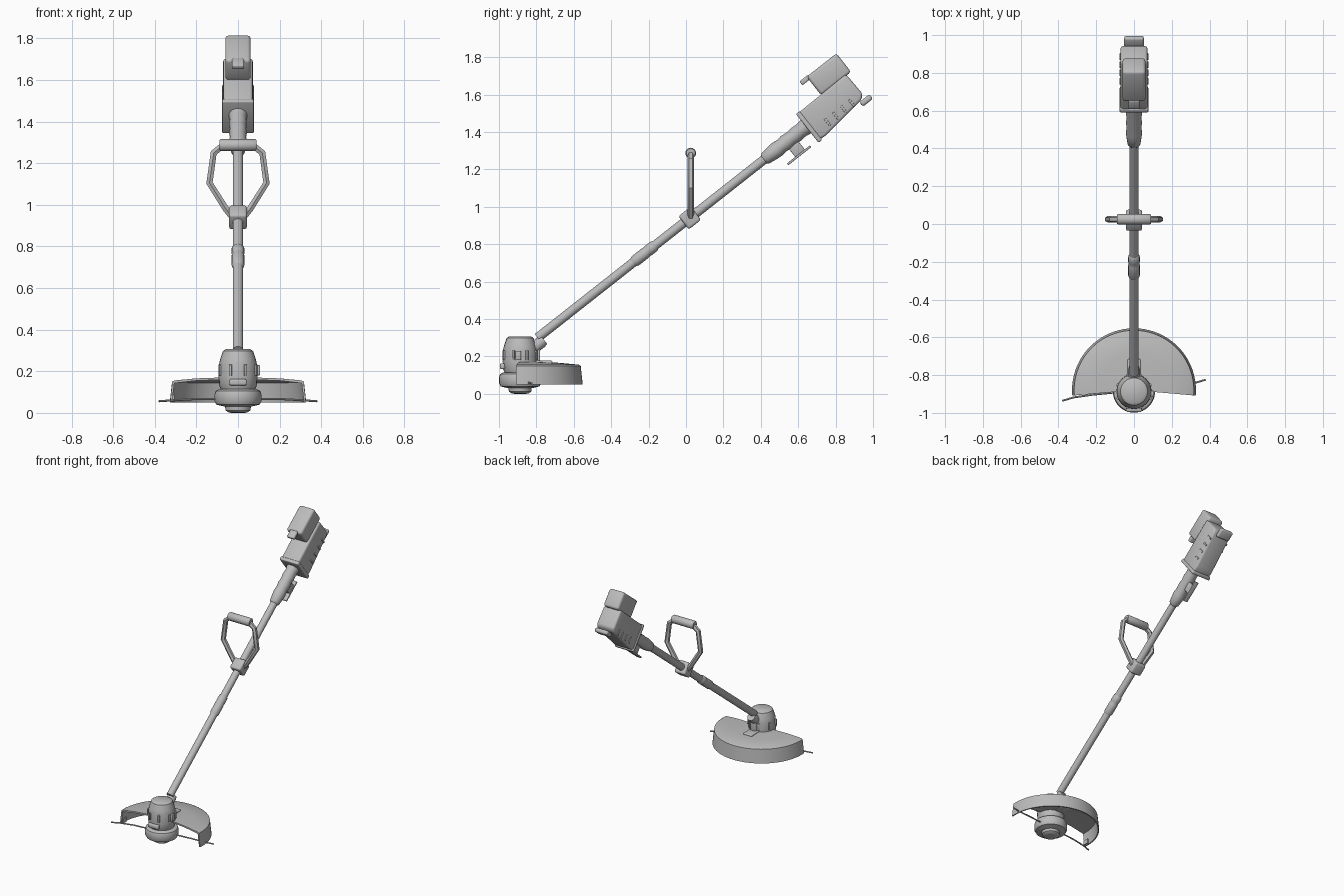
import bpy, bmesh, math
from math import radians, sin, cos, pi
from mathutils import Matrix, Vector

if "Cube" in bpy.data.objects:
    bpy.data.objects.remove(bpy.data.objects["Cube"])

grey = bpy.data.materials.new("neutral grey")
grey.diffuse_color = (0.5, 0.5, 0.5, 1)
grey.use_nodes = True
grey.node_tree.nodes["Principled BSDF"].inputs["Base Color"].default_value = grey.diffuse_color

# Shaft frame: x across, y along the shaft, z perpendicular to it
SHAFT = Matrix.Translation((0, 0.02, 0.94)) @ Matrix.Rotation(radians(38.2), 4, 'X')
ALONG = SHAFT @ Matrix.Rotation(-pi / 2, 4, 'X')      # local z runs up the shaft
HEAD = Matrix.Translation((0, -0.887, 0))


def shade(ob, angle=35):
    bpy.ops.object.select_all(action='DESELECT')
    ob.select_set(True)
    bpy.context.view_layer.objects.active = ob
    bpy.ops.object.shade_smooth_by_angle(angle=radians(angle))


def finish(name, bm, matrix):
    bmesh.ops.remove_doubles(bm, verts=bm.verts, dist=0.0002)
    bmesh.ops.recalc_face_normals(bm, faces=bm.faces)
    bm.transform(matrix)
    me = bpy.data.meshes.new(name)
    bm.to_mesh(me)
    bm.free()
    me.materials.append(grey)
    ob = bpy.data.objects.new(name, me)
    bpy.context.collection.objects.link(ob)
    shade(ob)
    return ob


def lathe(name, profile, matrix, segs=24, a0=0.0, a1=360.0, closed=False):
    """Sweep (radius, height) points round local z; closed profiles get end caps."""
    bm = bmesh.new()
    rings = []
    for i in range(segs + 1):
        a = radians(a0 + (a1 - a0) * i / segs)
        rings.append([bm.verts.new((r * cos(a), r * sin(a), z)) for r, z in profile])
    n = len(profile)
    for p, q in zip(rings, rings[1:]):
        for j in range(n if closed else n - 1):
            k = (j + 1) % n
            bm.faces.new((p[j], q[j], q[k], p[k]))
    if closed and a1 - a0 < 360:
        bm.faces.new(rings[0])
        bm.faces.new(rings[-1])
    return finish(name, bm, matrix)


def prism(name, outline, half, matrix, bevel=0.0, shift=0.0):
    """Extrude a (y, z) outline across x, with rounded edges."""
    bm = bmesh.new()
    a = [bm.verts.new((shift - half, y, z)) for y, z in outline]
    b = [bm.verts.new((shift + half, y, z)) for y, z in outline]
    bm.faces.new(a)
    bm.faces.new(b)
    for i in range(len(a)):
        j = (i + 1) % len(a)
        bm.faces.new((a[i], a[j], b[j], b[i]))
    if bevel:
        bmesh.ops.bevel(bm, geom=bm.edges[:], offset=bevel, segments=3,
                        profile=0.5, affect='EDGES', clamp_overlap=True)
    return finish(name, bm, matrix)


def box(name, y0, y1, z0, z1, half, matrix, bevel=0.0, shift=0.0):
    return prism(name, [(y0, z0), (y1, z0), (y1, z1), (y0, z1)], half, matrix, bevel, shift)


def tube(name, points, radius, res=2):
    cu = bpy.data.curves.new(name, 'CURVE')
    cu.dimensions = '3D'
    cu.bevel_depth = radius
    cu.bevel_resolution = res
    cu.use_fill_caps = True
    sp = cu.splines.new('POLY')
    sp.points.add(len(points) - 1)
    for p, co in zip(sp.points, points):
        p.co = (*co, 1)
    cu.materials.append(grey)
    ob = bpy.data.objects.new(name, cu)
    bpy.context.collection.objects.link(ob)
    bpy.ops.object.select_all(action='DESELECT')
    ob.select_set(True)
    bpy.context.view_layer.objects.active = ob
    bpy.ops.object.convert(target='MESH')
    shade(bpy.context.view_layer.objects.active)


# Shaft, joint sleeve and lower socket
lathe("shaft", [(0, -1.035), (.025, -1.035), (.025, .56), (0, .56)], ALONG, 16)
lathe("joint_sleeve", [(.025, -.385), (.031, -.37), (.031, -.30), (.028, -.29),
                       (.031, -.28), (.031, -.245), (.025, -.235)], ALONG, 16)
SOCKET = ALONG @ Matrix.Translation((0, .03, 0))
lathe("shaft_socket", [(0, -1.11), (.032, -1.11), (.032, -1.035), (.028, -1.015), (0, -1.015)],
      SOCKET, 16)

# Motor housing with cooling ribs
lathe("motor_housing", [(0, .307), (.058, .307), (.072, .298), (.085, .26), (.091, .235),
                        (.093, .17), (.09, .13), (.075, .10), (0, .10)], HEAD)
for i in range(8):
    turn = HEAD @ Matrix.Rotation(radians(22.5 + 45 * i), 4, 'Z')
    box("cooling_rib", -.007, .007, .18, .232, .007, turn, .002, .092)
box("side_button", -.025, .005, .18, .23, .012, HEAD, .004, .094)
box("front_pad", -.108, -.08, .132, .162, .042, HEAD, .008)

# Line spool with bump cap
lathe("line_spool", [(0, .115), (.09, .115), (.107, .105), (.112, .09), (.112, .055),
                     (.104, .04), (.085, .035), (.062, .03), (.06, .012), (.045, .002),
                     (.03, 0), (0, 0)], HEAD, 28)
for s in (-1, 1):
    tube("cutting_line", [(s * .1, -.88 + s * .012, .066), (s * .22, -.88 + s * .024, .066),
                          (s * .32, -.88 + s * .038, .06), (s * .38, -.88 + s * .056, .056)], .005)

# Half-round debris guard and its bracket
lathe("debris_guard", [(.085, .170), (.2, .166), (.306, .156), (.317, .150), (.328, .05),
                       (.319, .05), (.307, .143), (.2, .155), (.085, .159)],
      Matrix.Translation((0, -.88, 0)), 40, -5, 185, True)
box("guard_bracket", -.82, -.715, .155, .178, .035, Matrix.Identity(4), .006)
box("bracket_neck", -.82, -.78, .16, .26, .022, Matrix.Identity(4), .006)
box("line_cutter", -.90, -.86, .052, .085, .004, Matrix.Identity(4), .0, -.31)

# Front loop handle and clamp
box("handle_clamp", -.042, .042, -.045, .045, .043, SHAFT, .012)
for s in (-1, 1):
    tube("handle_arm", [(s * x, .025, z) for x, z in
                        ((.03, .945), (.058, .98), (.137, 1.105), (.117, 1.25), (.07, 1.287))],
         .018, 1)
lathe("handle_grip", [(0, -.09), (.024, -.09), (.029, -.083), (.029, .083), (.024, .09), (0, .09)],
      Matrix.Translation((0, .025, 1.287)) @ Matrix.Rotation(pi / 2, 4, 'Y'), 14)

# Contoured rear grip with trigger
lathe("rear_grip", [(.025, .505), (.034, .515), (.04, .56), (.043, .59), (.039, .625),
                    (.043, .655), (.039, .69), (.043, .72), (.04, .755), (.046, .80), (0, .80)],
      ALONG, 20)
box("trigger", .645, .71, -.096, -.025, .014, SHAFT, .005)
box("trigger_lever", .588, .745, -.104, -.092, .018, SHAFT, .004)

# Rear power housing
prism("power_housing", [(.80, -.098), (.84, -.104), (1.11, -.072), (1.137, -.05),
                        (1.132, .088), (.80, .082)], .071, SHAFT, .014)
box("housing_collar", .79, .815, -.11, .086, .076, SHAFT, .007)
box("rear_rest", 1.095, 1.165, -.105, -.074, .052, SHAFT, .012)
for s in (-1, 1):
    for i in range(4):
        u = .89 + .055 * i
        prism("side_vent", [(u, -.075), (u + .012, -.075), (u + .012, -.03), (u, -.03)],
              .005, SHAFT, .002, s * .071)

# Battery and its release latch
box("battery", .958, 1.161, .08, .207, .061, SHAFT, .016)
box("battery_latch", .912, .97, .185, .211, .029, SHAFT, .007)
